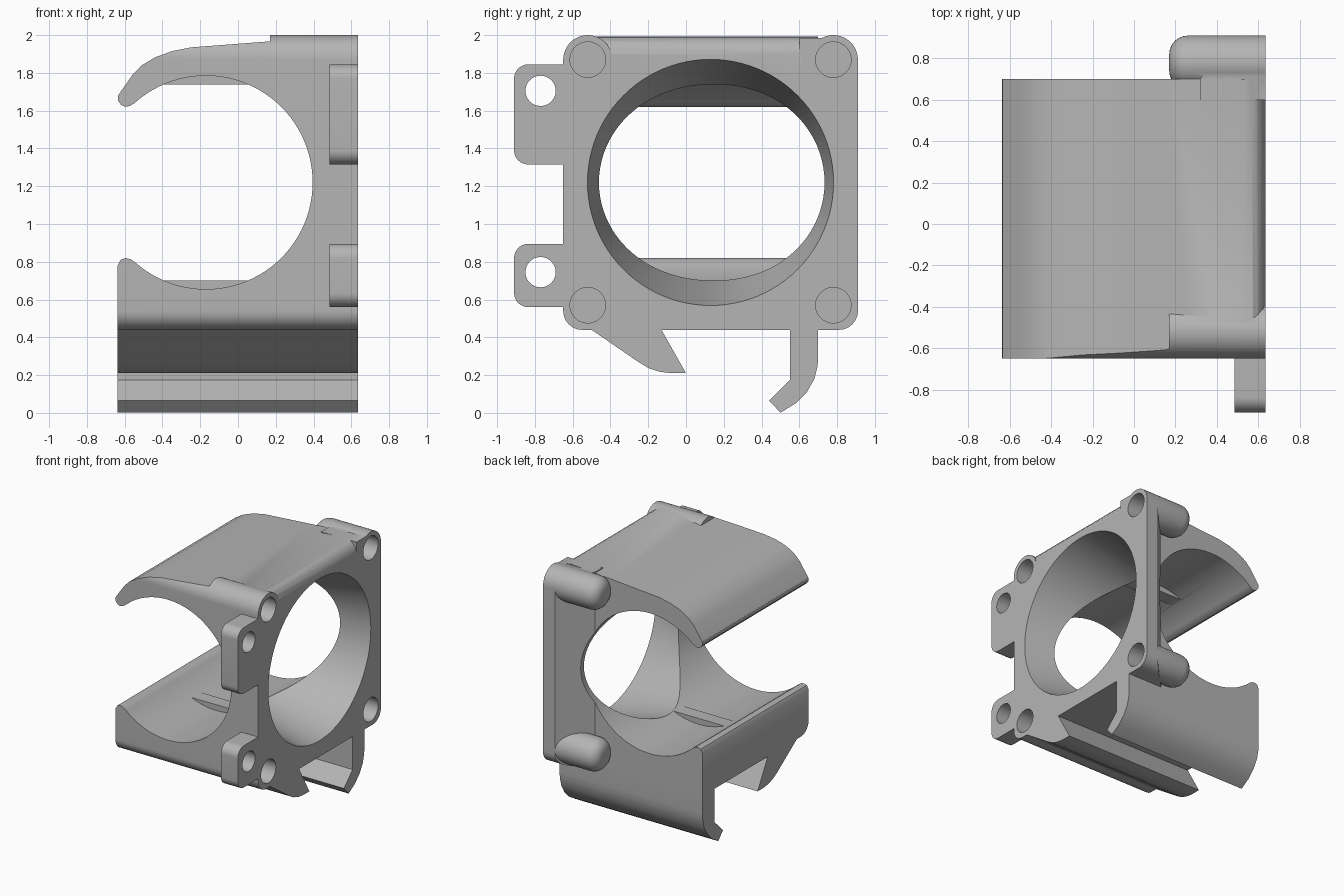
import bpy, bmesh
from math import pi, cos, sin, radians
from mathutils import Matrix

cube = bpy.data.objects.get("Cube")
if cube:
    bpy.data.objects.remove(cube)

grey = bpy.data.materials.new("plain grey")
grey.use_nodes = True
colour = (0.46, 0.46, 0.46, 1)
grey.diffuse_color = colour
grey.node_tree.nodes["Principled BSDF"].inputs["Base Color"].default_value = colour

FACE = 0.635      # plane of the mounting face
LEFT = -0.637


def finish(name, bm):
    bmesh.ops.recalc_face_normals(bm, faces=bm.faces)
    mesh = bpy.data.meshes.new(name)
    bm.to_mesh(mesh)
    bm.free()
    mesh.materials.append(grey)
    obj = bpy.data.objects.new(name, mesh)
    bpy.context.collection.objects.link(obj)
    return obj


def prism(name, points, axis, start, end):
    """Extrude a 2D outline along x, y or z."""
    place = {"x": lambda p, t: (t, p[0], p[1]),
             "y": lambda p, t: (p[0], t, p[1]),
             "z": lambda p, t: (p[0], p[1], t)}[axis]
    bm = bmesh.new()
    a = [bm.verts.new(place(p, start)) for p in points]
    b = [bm.verts.new(place(p, end)) for p in points]
    bm.faces.new(a)
    bm.faces.new(b[::-1])
    for i in range(len(a)):
        j = (i + 1) % len(a)
        bm.faces.new((a[i], a[j], b[j], b[i]))
    return finish(name, bm)


def rounded(u0, u1, v0, v1, radii):
    """Rectangle outline; radii run from low-low counter-clockwise."""
    corners = [(u0, v0, 1, 1), (u1, v0, -1, 1), (u1, v1, -1, -1), (u0, v1, 1, -1)]
    out = []
    for k, ((u, v, su, sv), r) in enumerate(zip(corners, radii)):
        if r == 0:
            out.append((u, v))
            continue
        for i in range(13):
            a = pi + k * pi / 2 + i * pi / 24
            out.append((u + su * r + r * cos(a), v + sv * r + r * sin(a)))
    return out


def circle(u, v, r, n=48):
    return [(u + r * cos(2 * pi * i / n), v + r * sin(2 * pi * i / n)) for i in range(n)]


def combine(target, other, operation):
    mod = target.modifiers.new("combine", "BOOLEAN")
    mod.operation = operation
    mod.solver = "EXACT"
    mod.object = other
    bpy.context.view_layer.objects.active = target
    bpy.ops.object.modifier_apply(modifier=mod.name)
    bpy.data.objects.remove(other)


# Main shell: a C-shaped outline run front to back
shell = [(LEFT, .44), (FACE, .44), (FACE, 1.9), (.622, 1.942), (.6, 1.97), (.57, 1.987),
         (.53, 1.993), (.17, 1.967), (-.25, 1.935), (-.35, 1.915), (-.44, 1.882),
         (-.51, 1.84), (-.555, 1.795), (-.635, 1.68), (-.635, 1.652), (-.618, 1.63),
         (-.595, 1.62), (-.57, 1.626), (-.54, 1.645), (-.2, 1.4), (-.2, 1.0),
         (-.54, .795), (-.57, .814), (-.595, .82), (-.62, .812), (LEFT, .78)]
body = prism("duct_bracket", shell, "y", -.7, .7)
combine(body, prism("front_rounding", rounded(-.65, .8, .4399, 2, (.1, 0, 0, .13)),
                    "x", -.8, .8), "INTERSECT")

# Rear flange with a sloped back
flange = prism("rear_flange", [(FACE, .6), (FACE, .91), (.53, .91), (.32, .7), (.32, .6)],
               "z", .44, 1.985)
combine(flange, prism("flange_rounding", rounded(.3, .91, .44, 2, (0, .1, .13, 0)),
                      "x", 0, .8), "INTERSECT")
combine(body, flange, "UNION")

# Screw bosses; the rear ones have rounded ends
for y, z in [(-.52, 1.87), (.78, 1.87), (.78, .57)]:
    boss = prism("screw_boss", circle(y, z, .13), "x", .17, FACE)
    if y > 0:
        bm = bmesh.new()
        bm.from_mesh(boss.data)
        rim = [e for e in bm.edges if all(v.co.x < .2 for v in e.verts)]
        bmesh.ops.bevel(bm, geom=rim, offset=.09, segments=6, profile=.5, affect="EDGES")
        bm.to_mesh(boss.data)
        bm.free()
    combine(body, boss, "UNION")

# Drilled tabs on the front edge
for z0, z1, hole in [(1.315, 1.845, 1.705), (.56, .895, .745)]:
    tab = prism("side_tab", rounded(-.91, -.6, z0, z1, (.075, 0, 0, .075)), "x", .485, FACE)
    combine(tab, prism("tab_hole", circle(-.77, hole, .08), "x", .3, .8), "DIFFERENCE")
    combine(body, tab, "UNION")

# Clip hooks along the underside
front_hook = [(-.56, .48), (-.5, .44), (-.25, .268), (-.2, .238), (-.14, .218),
              (-.08, .21), (0, .21), (-.13, .44), (-.13, .48)]
rear_hook = [(.55, .5), (.55, .175), (.44, .065), (.5, .001), (.58, .05), (.64, .11),
             (.68, .18), (.697, .25), (.7, .3), (.7, .5)]
for name, outline in (("front_hook", front_hook), ("rear_hook", rear_hook)):
    combine(body, prism(name, outline, "x", LEFT, FACE), "UNION")

# Round bore front to back
combine(body, prism("main_bore", circle(-.17, 1.22, .565, 96), "y", -1.2, 1.2), "DIFFERENCE")

# Tapered inlet through the mounting face
bm = bmesh.new()
bmesh.ops.create_cone(bm, cap_ends=True, segments=96, radius1=.508, radius2=.674, depth=.735)
for v in bm.verts:
    if v.co.z < 0:
        v.co.y += .02
bmesh.ops.transform(bm, matrix=Matrix.Translation((.3675, .127, 1.22)) @ Matrix(
    ((0, 0, 1, 0), (0, 1, 0, 0), (-1, 0, 0, 0), (0, 0, 0, 1))), verts=bm.verts)
combine(body, finish("inlet_cone", bm), "DIFFERENCE")

# Blind screw holes
for y in (-.52, .78):
    for z in (.57, 1.87):
        combine(body, prism("screw_hole", circle(y, z, .094), "x", .29, .8), "DIFFERENCE")

# Small flat stops inside the bore, top and bottom
for z0, z1 in [(.64, .702), (1.738, 1.8)]:
    combine(body, prism("bore_stop", rounded(-.42, .06, z0, z1, (0, 0, 0, 0)),
                        "y", -.03, .08), "UNION")

bpy.ops.object.select_all(action="DESELECT")
body.select_set(True)
bpy.context.view_layer.objects.active = body
bpy.ops.object.shade_smooth_by_angle(angle=radians(30))
